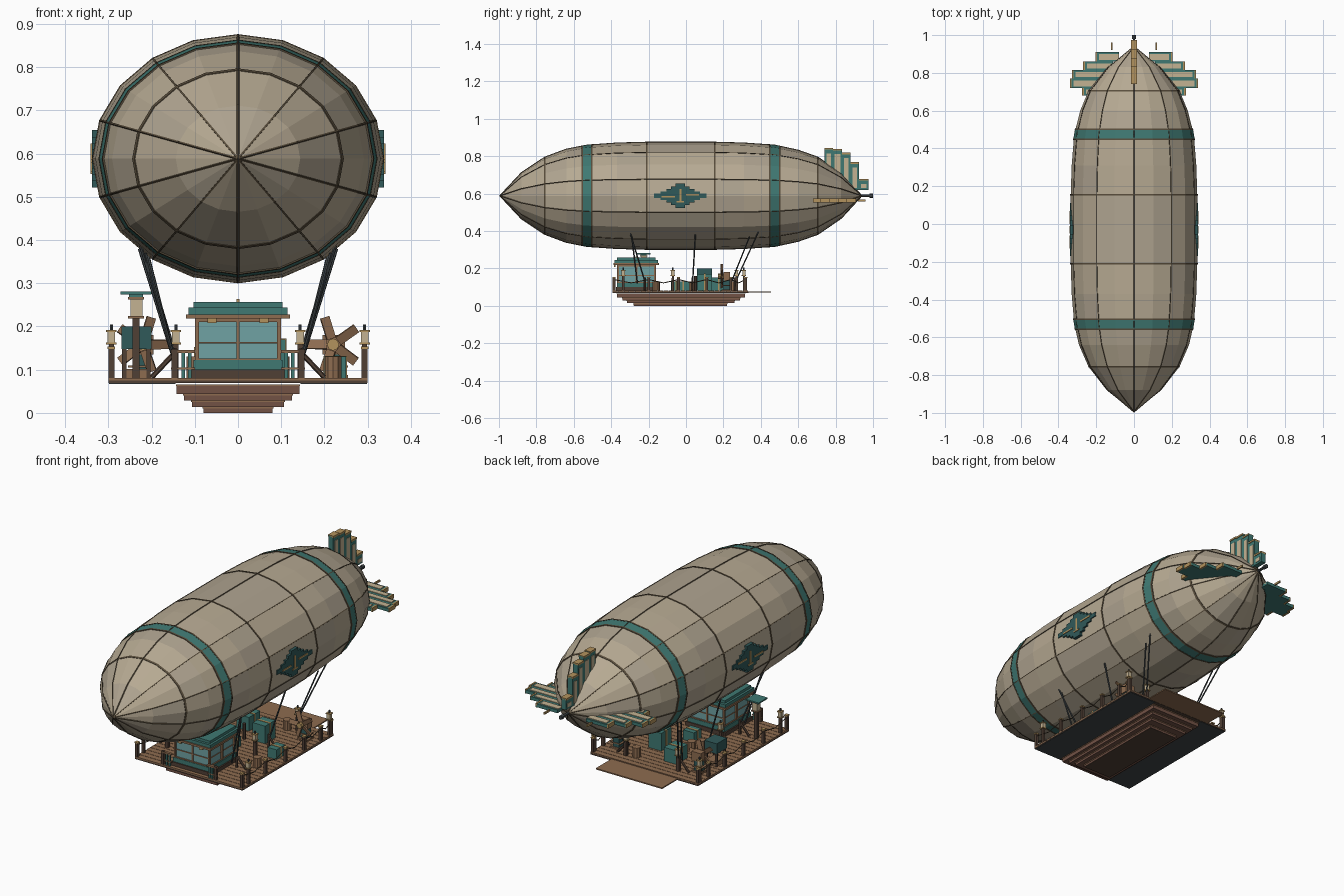
import bpy, bmesh, math
from mathutils import Vector, Matrix

if "Cube" in bpy.data.objects:
    bpy.data.objects.remove(bpy.data.objects["Cube"])

COL = dict(tan=(.47, .40, .29), tan2=(.43, .37, .28), seam=(.10, .075, .045), teal=(.05, .19, .17),
           dkteal=(.03, .10, .10), wood=(.27, .15, .08), dark=(.08, .05, .035), hull=(.17, .085, .06),
           gold=(.45, .29, .11), glass=(.16, .36, .37), cream=(.55, .45, .29), iron=(.05, .06, .065))
MATS = {}
for n, c in COL.items():
    MATS[n] = bpy.data.materials.new(n)
    MATS[n].diffuse_color = (*c, 1)


def finish(bm, name, *mats):
    bmesh.ops.recalc_face_normals(bm, faces=bm.faces)
    me = bpy.data.meshes.new(name)
    bm.to_mesh(me)
    bm.free()
    ob = bpy.data.objects.new(name, me)
    bpy.context.collection.objects.link(ob)
    for m in mats:
        me.materials.append(MATS[m])
    return ob


def boxes(name, mat, spans, mirror=False):
    """Each span is x0, x1, y0, y1, z0, z1; mirror repeats across x."""
    bm = bmesh.new()
    for s in spans:
        for sg in ((1, -1) if mirror else (1,)):
            a, b = sg * s[0], sg * s[1]
            M = Matrix.Translation(((a + b) / 2, (s[2] + s[3]) / 2, (s[4] + s[5]) / 2))
            M = M @ Matrix.Diagonal((abs(b - a), s[3] - s[2], s[5] - s[4], 1))
            bmesh.ops.create_cube(bm, size=1, matrix=M)
    return finish(bm, name, mat)


def rods(name, mat, pairs, r, mirror=False, sides=6, r2=None):
    """Straight cylinders or cones between pairs of points."""
    bm = bmesh.new()
    for p, q in pairs:
        for sg in ((1, -1) if mirror else (1,)):
            a, b = Vector((p[0] * sg, p[1], p[2])), Vector((q[0] * sg, q[1], q[2]))
            M = Matrix.Translation((a + b) / 2) @ (b - a).to_track_quat('Z', 'Y').to_matrix().to_4x4()
            bmesh.ops.create_cone(bm, cap_ends=True, segments=sides, radius1=r,
                                  radius2=r if r2 is None else r2, depth=(b - a).length, matrix=M)
    return finish(bm, name, mat)


# Envelope: 20-sided oval lofted along y
N, RX, RZ, CZ = 20, .335, .286, .588
PROF = [(-.995, 0), (-.88, .43), (-.755, .72), (-.64, .87), (-.53, .945), (-.37, .985), (-.21, 1), (.155, 1),
        (.31, .985), (.475, .945), (.6, .85), (.705, .72), (.83, .42), (.94, 0)]


def rad(y):
    for (a, ra), (b, rb) in zip(PROF, PROF[1:]):
        if a <= y <= b:
            return ra + (rb - ra) * (y - a) / (b - a)
    return 0


def skin(y, i, k=1.0, r=None):
    a = 2 * math.pi * i / N
    r = (rad(y) if r is None else r) * k
    return Vector((RX * r * math.sin(a), y, CZ + RZ * r * math.cos(a)))


bm = bmesh.new()
rings = [[bm.verts.new(skin(y, i)) for i in range(N)] if r else [bm.verts.new((0, y, CZ))] for y, r in PROF]
for j, (A, B) in enumerate(zip(rings, rings[1:])):
    for i in range(N):
        k = (i + 1) % N
        vs = [A[i], A[k], B[k], B[i]] if len(A) == len(B) else \
            ([A[0], B[k], B[i]] if len(A) == 1 else [A[i], A[k], B[0]])
        bm.faces.new(vs).material_index = (i // 2 + j) % 3 == 0
finish(bm, "gas_envelope", "tan", "tan2")


def hoop(name, mat, y, w, k):
    bm = bmesh.new()
    loop = [[bm.verts.new(skin(yy, i, kk)) for i in range(N)]
            for yy, kk in ((y - w, .985), (y - w, k), (y + w, k), (y + w, .985))]
    for A, B in zip(loop, loop[1:] + loop[:1]):
        for i in range(N):
            bm.faces.new([A[i], A[(i + 1) % N], B[(i + 1) % N], B[i]])
    finish(bm, name, mat)


for y in (-.53, .475):
    hoop("envelope_band", "teal", y, .022, 1.008)
    for e in (-.026, .026):
        hoop("band_edge", "seam", y + e, .004, 1.012)
for y in (-.755, -.21, .155, .705):
    hoop("envelope_hoop", "seam", y, .004, 1.008)
rods("envelope_seams", "seam", [(skin(a, i), skin(b, i)) for i in range(0, N, 2)
                                for (a, _), (b, _) in zip(PROF, PROF[1:])], .003, sides=4)
rods("tail_spindle", "iron", [((0, .92, CZ), (0, .99, CZ))], .007)
rods("tail_cap", "iron", [((0, .98, CZ), (0, 1, CZ))], .011)

# Side emblems: stepped diamond plaque
D = [(.14, .011), (.105, .023), (.075, .036), (.05, .05), (.025, .066)]
boxes("emblem_plaque", "dkteal", [(.318, .338, -.03 - w, -.03 + w, CZ - h, CZ + h) for w, h in D], True)
boxes("emblem_inlay", "gold", [(.33, .341, -.03 + s * .065 - .035, -.03 + s * .065 + .035, CZ - .004 + s * .006,
                                CZ + .004 + s * .006) for s in (-1, 1)]
      + [(.33, .341, -.035, -.025, CZ - .035, CZ + .035), (.33, .341, -.05, -.01, CZ - .035, CZ - .028)], True)

# Stepped tail fins: one upright, two level
UP = [(.74, .785, .70, .84), (.785, .835, .66, .835), (.835, .88, .64, .815), (.88, .925, .62, .765), (.925, .975, .62, .675)]
boxes("upright_fin", "teal", [(-.013, .013, a, b, c, d) for a, b, c, d in UP])
boxes("upright_fin_caps", "gold", [(-.016, .016, a, b, d - .006, d + .003) for a, b, c, d in UP])
boxes("upright_fin_panels", "cream", [(-.015, .015, a + .01, b - .01, c + .01, d - .025) for a, b, c, d in UP])
LV = [(.68, .72, .19, .27), (.72, .77, .17, .335), (.77, .815, .14, .325), (.815, .86, .11, .265), (.86, .91, .08, .2)]
boxes("level_fins", "teal", [(c, d, a, b, .555, .571) for a, b, c, d in LV], True)
boxes("level_fin_panels", "cream", [(c, d - .015, a + .009, b - .009, .565, .574) for a, b, c, d in LV], True)
boxes("level_fin_tips", "gold", [(d - .005, d + .004, a, b, .553, .573) for a, b, c, d in LV]
      + [(.115, .122, .92, .96, .558, .568)], True)

# Stepped hull and deck
for w, a, b, z0, z1 in ((.08, -.28, .22, 0, .014), (.107, -.315, .26, .014, .029), (.125, -.34, .29, .029, .044),
                        (.142, -.37, .315, .044, .066)):
    boxes("hull_step", "hull", [(-w, w, a, b, z0, z1)])
    boxes("hull_trim", "wood", [(-w - .002, w + .002, a - .002, b + .002, z1 - .004, z1)])
boxes("keel_plate", "dark", [(-.078, .078, -.278, .218, -.0005, .002)])
boxes("deck_base", "dark", [(-.3, .3, -.393, .333, .069, .075)])
boxes("wing_underside", "iron", [(.145, .298, -.39, .33, .067, .07)], True)
boxes("deck_planks", "wood", [(-.3, .3, -.393 + i * .0303, -.393 + i * .0303 + .028, .074, .081) for i in range(24)])
boxes("stern_ramp", "wood", [(-.185, .185, .33, .455, .07, .076)])

# Railings, posts and hanging ropes between posts
PY = [-.385, -.2, -.04, .11, .24, .32]
boxes("outer_posts", "dark", [(.286, .3, y - .007, y + .007, .08, .15) for y in PY], True)
boxes("post_caps", "gold", [(.284, .302, y - .009, y + .009, .148, .154) for y in PY], True)
boxes("inner_posts", "dark", [(.14, .154, y - .007, y + .007, .08, .148) for y in (-.385, -.07, .27)], True)
boxes("front_rail", "wood", [(.1, .155, -.392, -.378, .138, .146), (.1, .155, -.39, -.38, .1, .105)], True)
boxes("front_balusters", "teal", [(x - .004, x + .004, -.389, -.381, .08, .14) for x in (.112, .127)], True)
ropes = []
for a, b in zip(PY, PY[1:]):
    m = (a + b) / 2
    ropes += [((.293, a, .14), (.293, m, .122)), ((.293, m, .122), (.293, b, .14))]
rods("rail_ropes", "seam", ropes, .0025, True, 4)

# Lanterns on posts
L = [(.293, -.335, .158), (.293, .31, .158), (.144, -.07, .158), (.144, .27, .158)]
boxes("lantern_posts", "dark", [(x - .006, x + .006, y - .006, y + .006, .08, z) for x, y, z in L], True)
boxes("lantern_glass", "cream", [(x - .009, x + .009, y - .009, y + .009, z + .004, z + .029) for x, y, z in L], True)
boxes("lantern_frames", "gold", [(x - .012, x + .012, y - .012, y + .012, z + h, z + h + .005)
                                 for x, y, z in L for h in (0, .029)], True)
rods("lantern_hooks", "iron", [((x, y, z + .034), (x, y, z + .047)) for x, y, z in L], .004, True)

# Cabin with glazed walls and tiered roof
boxes("cabin_base", "dark", [(-.11, .11, -.375, -.155, .08, .1)])
boxes("cabin_sill", "teal", [(-.103, .103, -.37, -.16, .1, .122)])
boxes("cabin_glass", "glass", [(-.092, .092, -.361, -.169, .12, .218)])
boxes("cabin_corners", "wood", [(.09, .1, y - .005, y + .005, .1, .22) for y in (-.364, -.265, -.166)], True)
boxes("cabin_mullions", "wood", [(-.004, .004, -.366, -.164, .12, .22), (-.095, .095, -.365, -.165, .16, .164),
                                 (-.098, .098, -.368, -.162, .12, .126), (-.098, .098, -.368, -.162, .21, .22)])
boxes("roof_eave", "wood", [(-.12, .12, -.388, -.145, .218, .228)])
boxes("roof_tiers", "teal", [(-.114, .114, -.382, -.15, .228, .244), (-.103, .103, -.37, -.163, .244, .257)])
boxes("roof_ornaments", "gold", [(-.004, .004, -.27, -.26, .257, .264), (.05, .07, -.384, -.376, .208, .218),
                                 (-.07, -.05, -.384, -.376, .208, .218)])

# Side propellers with pedestals and motors
HX, HY, HZ = .22, .19, .158
bm = bmesh.new()
for sg in (1, -1):
    for i in range(5):
        M = Matrix.Translation((sg * HX, HY, HZ)) @ Matrix.Rotation(sg * (i * 2 * math.pi / 5 - .3), 4, 'Y')
        M = M @ Matrix.Translation((0, 0, .04)) @ Matrix.Rotation(.35, 4, 'Z') @ Matrix.Diagonal((.022, .006, .052, 1))
        bmesh.ops.create_cube(bm, size=1, matrix=M)
finish(bm, "propeller_blades", "wood")
rods("propeller_hubs", "gold", [((HX, .172, HZ), (HX, .205, HZ))], .014, True, 8)
boxes("propeller_motors", "wood", [(.195, .247, .2, .235, .135, .18)], True)
boxes("motor_pedestals", "dkteal", [(.21, .243, .2, .235, .08, .135)], True)
boxes("pedestal_feet", "wood", [(.2, .255, .19, .24, .08, .088), (.2, .255, .195, .238, .105, .11)], True)

# Watch tower lamp on the left wing
boxes("tower_post", "dark", [(-.244, -.228, -.233, -.217, .08, .22)])
boxes("tower_lamp", "cream", [(-.249, -.221, -.239, -.211, .222, .262)])
boxes("tower_frame", "wood", [(-.255, -.217, -.245, -.207, z, z + .006) for z in (.218, .262)])
boxes("tower_roof", "teal", [(-.272, -.2, -.262, -.19, .274, .281), (-.252, -.22, -.242, -.21, .266, .276)])

# Cargo on deck
boxes("left_boiler", "dkteal", [(-.27, -.2, .06, .14, .148, .2)])
boxes("boiler_legs", "dark", [(x, x + .01, y, y + .01, .08, .15) for x in (-.268, -.212) for y in (.063, .127)])
boxes("boiler_crate", "wood", [(-.265, -.205, .065, .135, .08, .102)])
boxes("teal_crates", "teal", [(.04, .11, .06, .14, .081, .17), (-.1, -.03, .13, .22, .081, .15),
                              (-.03, .03, -.08, -.02, .081, .13), (.2, .25, -.05, .02, .081, .13)])
boxes("crate_straps", "gold", [(.038, .112, .095, .105, .081, .172), (-.102, -.028, .17, .18, .081, .152),
                               (-.032, .032, -.055, -.045, .081, .132), (.198, .252, -.02, -.01, .081, .132)])
rods("barrels", "wood", [((x, y, .081), (x, y, .13)) for x, y in ((-.1, .02), (-.07, .055), (.1, .25), (.22, -.16))],
     .02, sides=10)
rods("wheel_stand", "dark", [((0, .05, .08), (0, .05, .16))], .008)

# Suspension cables from envelope to deck, with deck braces
rods("suspension_cables", "iron", [((.228, -.3, .395), (.147, -.22, .13)), ((.215, -.29, .37), (.147, -.26, .12)),
                                   ((.228, .05, .38), (.147, .035, .12)), ((.225, .39, .4), (.147, .27, .14)),
                                   ((.21, .34, .37), (.147, .24, .12))], .004, True)
rods("cable_braces", "dark", [((.15, y, .135), (.2, y, .082)) for y in (-.22, .035, .26)]
     + [((.147, y, .08), (.147, y, .15)) for y in (-.22, .035, .26)], .006, True)

for m in bpy.data.materials:
    if m.users and not m.is_grease_pencil:
        m.use_nodes = True
        m.node_tree.nodes["Principled BSDF"].inputs["Base Color"].default_value = m.diffuse_color
